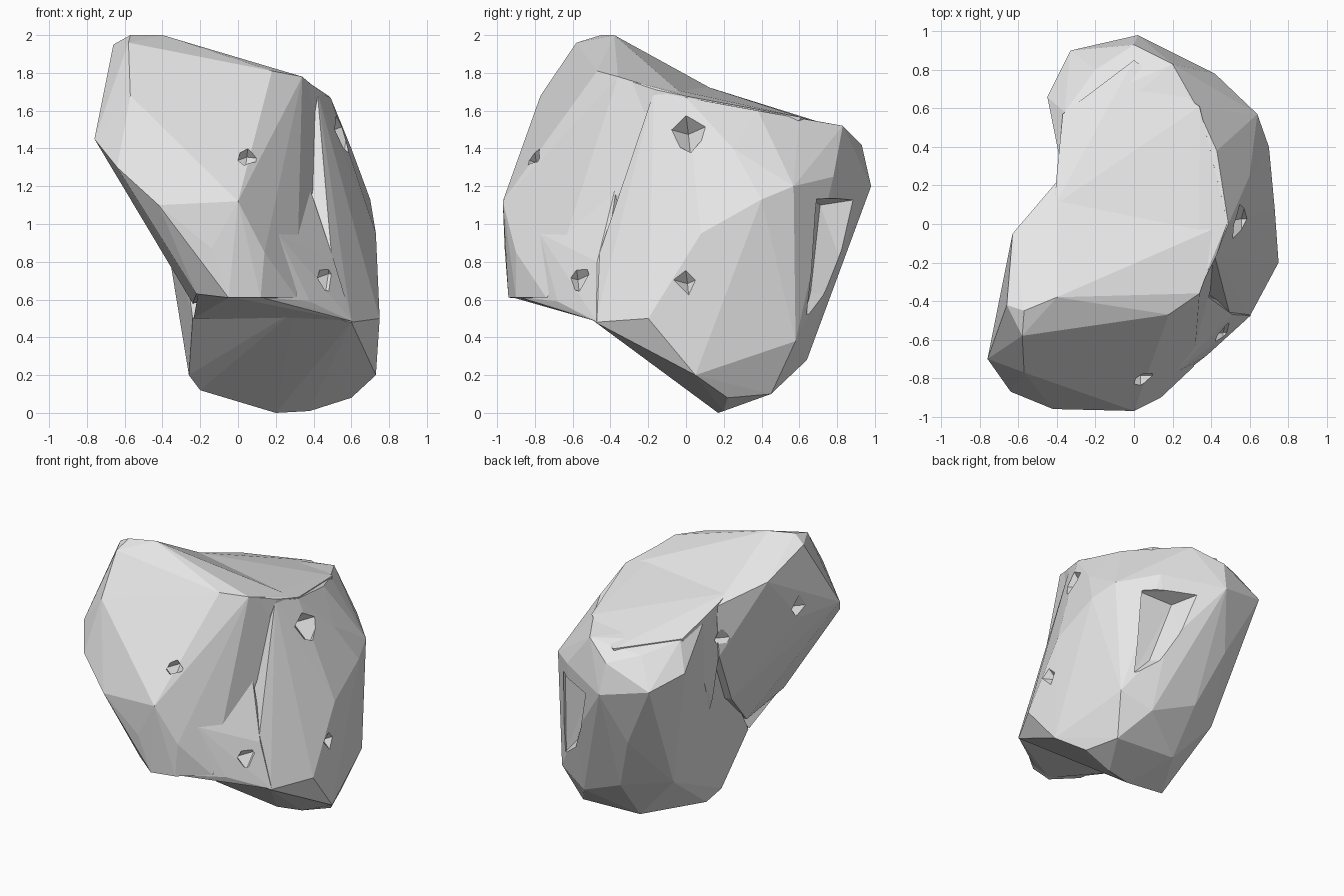
import bpy, bmesh
from mathutils import Vector


def hull(name, pts):
    """Faceted convex chunk wrapped around a few corner points."""
    bm = bmesh.new()
    for p in pts:
        bm.verts.new(p)
    bmesh.ops.convex_hull(bm, input=bm.verts[:])
    loose = [v for v in bm.verts if not v.link_faces]
    bmesh.ops.delete(bm, geom=loose, context='VERTS')
    bmesh.ops.recalc_face_normals(bm, faces=bm.faces[:])
    me = bpy.data.meshes.new(name)
    bm.to_mesh(me)
    bm.free()
    ob = bpy.data.objects.new(name, me)
    bpy.context.collection.objects.link(ob)
    return ob


def combine(target, other, op):
    """Boolean another chunk into the target, then discard the helper."""
    mod = target.modifiers.new("combine", 'BOOLEAN')
    mod.operation, mod.object, mod.solver = op, other, 'EXACT'
    dg = bpy.context.evaluated_depsgraph_get()
    me = bpy.data.meshes.new_from_object(target.evaluated_get(dg))
    target.modifiers.clear()
    target.data = me
    bpy.data.objects.remove(other)


# Rear chunk: the upright mass that stands on the ground
rear = hull("rock", [
    # sloping top, falling away to the back left
    (-0.39, 0.36, 1.60), (-0.36, 0.58, 1.55), (-0.20, 0.80, 1.48),
    (0.0, 0.93, 1.42), (0.20, 0.83, 1.52), (0.33, 0.60, 1.56),
    (0.43, 0.38, 1.60), (0.49, 0.0, 1.67), (0.42, -0.17, 1.70),
    # widest band
    (0.02, 0.98, 1.20), (-0.33, 0.90, 1.28), (-0.45, 0.66, 1.36),
    (0.42, 0.78, 1.25), (0.64, 0.57, 1.20), (0.60, 0.25, 1.40),
    (0.70, 0.40, 1.13), (0.73, 0.08, 0.95), (0.50, -0.48, 0.78),
    (-0.10, 0.82, 0.82), (-0.37, 0.45, 0.90), (0.36, 0.77, 0.75),
    # lower body and ramped underside
    (0.75, -0.20, 0.50), (0.60, -0.48, 0.48), (0.30, -0.55, 0.54),
    (-0.24, -0.38, 0.50), (-0.26, -0.04, 0.20), (-0.25, 0.50, 0.45),
    (0.05, 0.69, 0.42), (0.60, 0.58, 0.38), (0.73, 0.05, 0.20),
    (0.60, 0.22, 0.08), (0.38, 0.20, 0.01), (0.20, 0.17, 0.0),
    (-0.20, 0.05, 0.12), (0.52, 0.45, 0.10), (0.05, 0.46, 0.12),
    (0.38, 0.64, 0.28)])

# Front chunk: leans forward and to the left
front = hull("front_chunk", [
    # sloping top
    (-0.57, -0.45, 2.0), (-0.40, -0.38, 2.0), (-0.58, -0.58, 1.96),
    (-0.66, -0.42, 1.95), (-0.63, -0.05, 1.81), (-0.40, 0.22, 1.67),
    (0.18, -0.47, 1.81), (0.34, -0.36, 1.78), (0.47, 0.0, 1.67),
    # nose
    (-0.57, -0.77, 1.68), (-0.76, -0.70, 1.45), (-0.64, -0.87, 1.30),
    (-0.42, -0.96, 1.10), (0.0, -0.97, 1.12), (-0.42, -0.88, 1.02),
    (-0.14, -0.96, 0.87), (0.14, -0.90, 0.85), (0.20, -0.78, 0.97),
    (-0.05, -0.79, 1.42),
    # underside
    (-0.05, -0.94, 0.61), (0.12, -0.90, 0.61), (0.31, -0.74, 0.61),
    (-0.22, -0.82, 0.63), (-0.24, -0.36, 0.58),
    # left flank and buried back
    (-0.68, -0.35, 1.45), (-0.41, 0.20, 1.30), (-0.37, 0.0, 0.90),
    (0.30, 0.10, 0.90)])
combine(rear, front, 'UNION')

# Saddle: bridges the two chunks across the sloping top and the left waist
saddle = hull("saddle", [
    (-0.405, 0.215, 1.685), (-0.41, 0.10, 1.73), (-0.37, 0.57, 1.56),
    (0.0, 0.85, 1.495), (0.34, 0.61, 1.565), (0.485, 0.01, 1.675),
    (0.43, -0.16, 1.71), (0.335, -0.35, 1.775), (-0.39, 0.25, 1.0),
    (-0.25, 0.20, 0.60), (0.30, -0.30, 0.80), (-0.2, 0.6, 0.9),
    (0.45, 0.2, 1.0), (0.33, -0.38, 1.30)])
combine(rear, saddle, 'UNION')

# Foot of the front groove and the overhanging lip
lip = hull("lip", [
    (0.21, -0.775, 0.95), (0.38, -0.68, 0.59), (0.50, -0.57, 0.53),
    (0.605, -0.475, 0.485), (0.51, -0.47, 0.80), (0.36, -0.36, 1.25),
    (0.11, -0.89, 0.615), (-0.04, -0.93, 0.615), (-0.21, -0.81, 0.635),
    (-0.235, -0.40, 0.50), (0.01, 0.02, 0.98), (0.29, -0.56, 0.53)])
combine(rear, lip, 'UNION')

# Broken hollow on the back right
gouge = [(0.53, 0.63, 0.52), (0.51, 0.67, 1.13), (0.27, 0.71, 1.10),
         (0.42, 0.66, 0.64), (0.16, 0.97, 1.14), (0.30, 0.90, 0.58),
         (0.50, 0.95, 1.16), (0.55, 0.85, 0.55)]
combine(rear, hull("hollow_cutter", gouge), 'DIFFERENCE')

# Small chips: centre and radius
for c, r in [((0.04, -0.80, 1.34), 0.07), ((0.57, 0.0, 1.50), 0.13),
             ((-0.70, -0.33, 1.52), 0.08), ((-0.44, 0.20, 1.42), 0.07),
             ((0.47, -0.58, 0.72), 0.08), ((0.76, 0.0, 0.70), 0.08)]:
    chip = [Vector(c) + Vector(d) * r for d in
            [(1, .2, .1), (-1, .1, -.2), (.1, 1, .2), (-.1, -1, .1),
             (.2, -.1, 1.3), (-.1, .2, -1.2)]]
    combine(rear, hull("chip_cutter", chip), 'DIFFERENCE')

# One plain stone colour, flat facets
stone = bpy.data.materials.new("stone_grey")
stone.diffuse_color = (0.8, 0.8, 0.8, 1)
rear.data.materials.clear()
rear.data.materials.append(stone)
for p in rear.data.polygons:
    p.use_smooth = False
    p.material_index = 0
